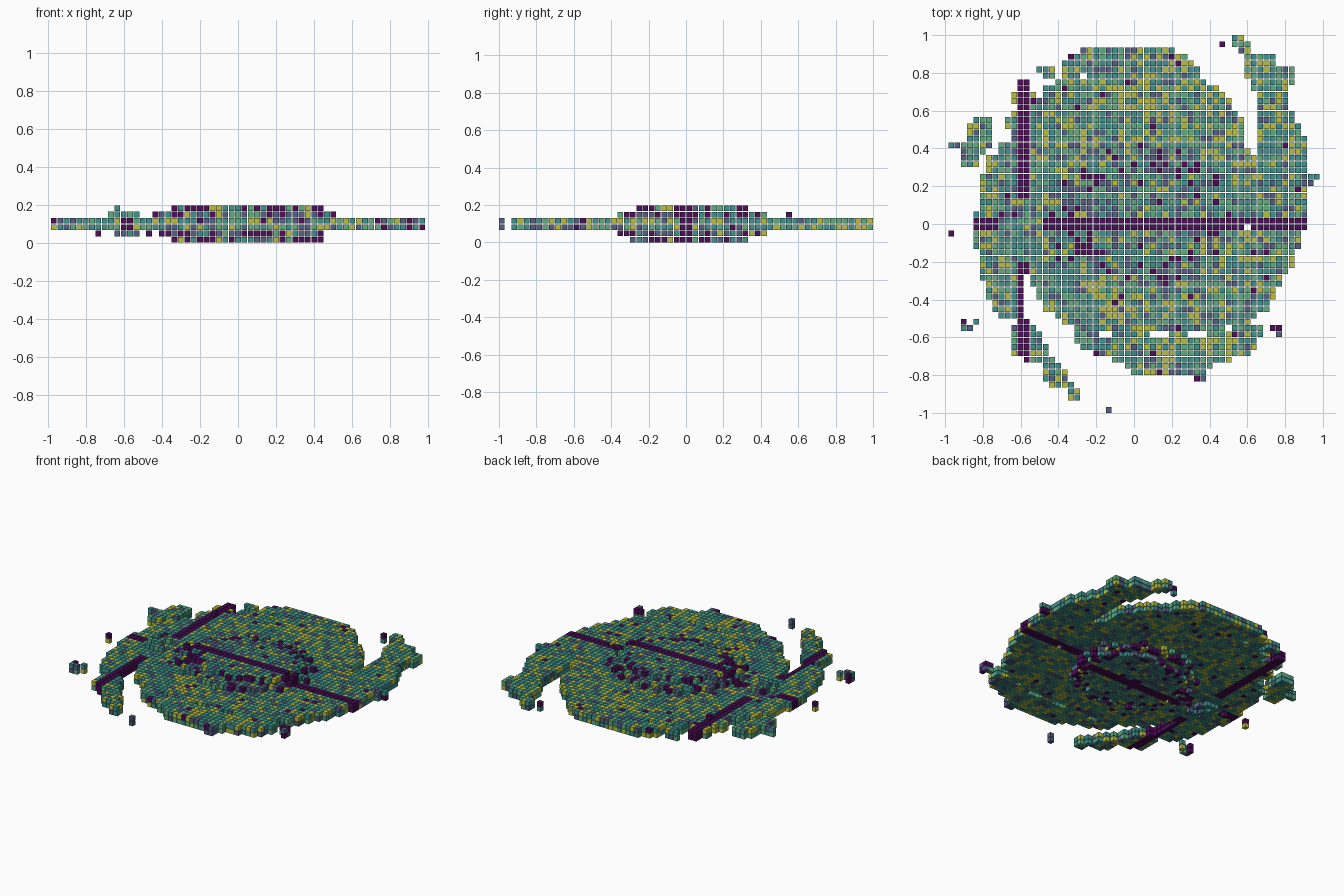
import bpy, random

if "Cube" in bpy.data.objects:
    bpy.data.objects.remove(bpy.data.objects["Cube"])

random.seed(4)
S = 0.03                      # cube size
P = (2 - S) / 59              # grid pitch

COLOURS = {
    "purple": (0.075, 0.004, 0.10), "slate": (0.09, 0.12, 0.23),
    "teal": (0.05, 0.29, 0.27), "green": (0.12, 0.42, 0.22),
    "yellow": (0.48, 0.53, 0.06)}
MATS = []
for name, c in COLOURS.items():
    m = bpy.data.materials.new(name)
    m.diffuse_color = (*c, 1)
    m.use_nodes = True
    m.node_tree.nodes["Principled BSDF"].inputs["Base Color"].default_value = m.diffuse_color
    MATS.append(m)

# Outlines seen from above
DISC = [(-.22, .94), (.18, .94), (.31, .86), (.38, .76), (.48, .71), (.53, .6),
        (.57, .55), (.6, .40), (.65, .37), (.91, .42), (.91, -.03), (.88, -.1),
        (.85, -.2), (.78, -.28), (.75, -.38), (.70, -.47), (.60, -.51),
        (.68, -.55), (.65, -.68), (.53, -.71), (.38, -.77), (.3, -.8), (0, -.8),
        (-.08, -.74), (-.2, -.69), (-.3, -.64), (-.32, -.56), (-.38, -.51),
        (-.46, -.47), (-.52, -.38), (-.56, -.28), (-.6, -.25), (-.6, .57),
        (-.55, .6), (-.5, .68), (-.46, .73), (-.38, .78), (-.38, .88)]
RIGHT_ARM = [(.65, .37), (.65, .7), (.58, .78), (.59, .87), (.52, .95), (.52, 1.0),
             (.58, 1.0), (.63, .91), (.74, .9), (.76, .84), (.85, .83), (.85, .74),
             (.81, .7), (.82, .62), (.85, .6), (.87, .51), (.91, .45), (.91, .37)]
LEFT_RIM = [(-.53, .57), (-.53, .68), (-.57, .77), (-.62, .74), (-.65, .66),
            (-.62, .6), (-.69, .56), (-.64, .42), (-.72, .42), (-.72, .38),
            (-.78, .36), (-.79, .29), (-.83, .25), (-.83, .08), (-.86, .04),
            (-.86, -.1), (-.81, -.18), (-.81, -.28), (-.78, -.34), (-.75, -.46),
            (-.7, -.5), (-.6, -.49), (-.59, -.27), (-.55, -.22)]
LOWER_ARM = [(-.62, -.5), (-.65, -.56), (-.65, -.68), (-.57, -.73), (-.50, -.75),
             (-.46, -.86), (-.36, -.86), (-.34, -.93), (-.28, -.93), (-.29, -.86),
             (-.35, -.84), (-.36, -.78), (-.45, -.69), (-.48, -.62), (-.55, -.5)]
ISLAND = [(-.75, .58), (-.75, .4), (-.81, .37), (-.82, .3), (-.93, .3),
          (-.92, .38), (-.97, .40), (-.97, .44), (-.89, .45), (-.87, .53), (-.82, .58)]
SPUR = [(-.52, .84), (-.42, .84), (-.41, .78), (-.47, .78), (-.52, .8)]
# Gaps as x0, x1, y0, y1
GAPS = [(.07, .2, -.6, -.56), (.29, .37, -.6, -.56), (.47, .52, -.57, -.53),
        (.58, .62, -.03, 0), (-.29, -.26, .77, .8), (.5, .62, -.55, -.52),
        (-.2, -.12, -.6, -.56)]
STRAYS = [(-.90, -.52), (-.84, -.52), (-.90, -.55), (-.87, -.55), (-.14, -1),
          (-.97, -.05), (.46, .95), (.93, .25), (.97, .25), (.93, .22),
          (.73, -.55), (.77, -.55), (.77, -.58), (.83, -.22), (.33, -.82),
          (.37, -.82), (.37, -.78)]
# Bulge layers: layer index -> x0, x1, y0, y1
BULGE = {0: (-.33, .42, -.28, .34), 1: (-.39, .44, -.33, .41),
         4: (-.39, .47, -.34, .42), 5: (-.33, .42, -.25, .34)}


def inside(x, y, poly):
    hit = False
    for (ax, ay), (bx, by) in zip(poly, poly[1:] + poly[:1]):
        if (ay > y) != (by > y) and x < ax + (y - ay) * (bx - ax) / (by - ay):
            hit = not hit
    return hit


def lane(i, j):
    x, y = i * P, (j + .5) * P
    if abs(x + .59) < .12 and -.2 < y < .12:
        return False
    return (j in (-1, 0)) or (i in (-18, -17) and -.72 < y < .78)


def pick(weights):
    return random.choices(range(5), weights)[0]


DISC_MIX, EDGE_MIX, CORE_MIX = (2, 14, 36, 26, 22), (35, 25, 18, 12, 10), (4, 24, 42, 22, 8)
parts = {}


def put(part, i, j, k, mix=DISC_MIX):
    colour = 0 if lane(i, j) else pick(mix)
    parts.setdefault(part, {})[(i, j, k)] = colour


for i in range(-29, 30):
    for j in range(-30, 30):
        x, y = i * P, (j + .5) * P
        # Thin disc, arms and islands, two cubes thick
        gap = any(a < x < b and c < y < d for a, b, c, d in GAPS)
        for part, poly in (("disc", DISC), ("right_arm", RIGHT_ARM), ("left_rim", LEFT_RIM),
                           ("lower_arm", LOWER_ARM), ("left_island", ISLAND), ("top_spur", SPUR)):
            if not gap and inside(x, y, poly):
                core = abs(x + .59) < .09 and -.2 < y < .1
                for k in (2, 3):
                    put(part, i, j, k, CORE_MIX if core else DISC_MIX)
                break
        # Thick central bulge with a ragged rim
        rag = random.uniform(-.12, .10)
        for k, (x0, x1, y0, y1) in BULGE.items():
            r = (((2 * x - x0 - x1) / (x1 - x0)) ** 2 + ((2 * y - y0 - y1) / (y1 - y0)) ** 2) ** .5
            if r < 1 + rag:
                put("bulge", i, j, k, EDGE_MIX if r > .84 else CORE_MIX)
        # Small satellite cluster where the lanes cross
        d = ((x + .59) ** 2 + (y + .02) ** 2) ** .5
        for k in (1, 4):
            if d < .085 and random.random() < .75:
                put("satellite_cluster", i, j, k, CORE_MIX)

# Loose cubes
for x, y in STRAYS:
    for k in (2, 3):
        put("stray_cubes", round(x / P), round(y / P - .5), k, (25, 30, 20, 15, 10))
for i, j, k in ((-19, 0, 5), (-13, 1, 4), (-22, 0, 1), (-14, -1, 1), (-17, 16, 4)):
    put("stray_cubes", i, j, k, EDGE_MIX)

# One mesh of separate cubes per part
FACES = ((0, 1, 3, 2), (4, 6, 7, 5), (0, 4, 5, 1), (2, 3, 7, 6), (0, 2, 6, 4), (1, 5, 7, 3))
for part, cells in parts.items():
    verts, faces, ids = [], [], []
    for (i, j, k), colour in cells.items():
        base = len(verts)
        cx, cy, cz = i * P, (j + .5) * P, k * P + S / 2
        verts += [(cx + a * S / 2, cy + b * S / 2, cz + c * S / 2)
                  for a in (-1, 1) for b in (-1, 1) for c in (-1, 1)]
        faces += [tuple(base + v for v in f) for f in FACES]
        ids += [colour] * 6
    mesh = bpy.data.meshes.new(part)
    mesh.from_pydata(verts, [], faces)
    for m in MATS:
        mesh.materials.append(m)
    mesh.polygons.foreach_set("material_index", ids)
    mesh.update()
    bpy.context.collection.objects.link(bpy.data.objects.new(part, mesh))
